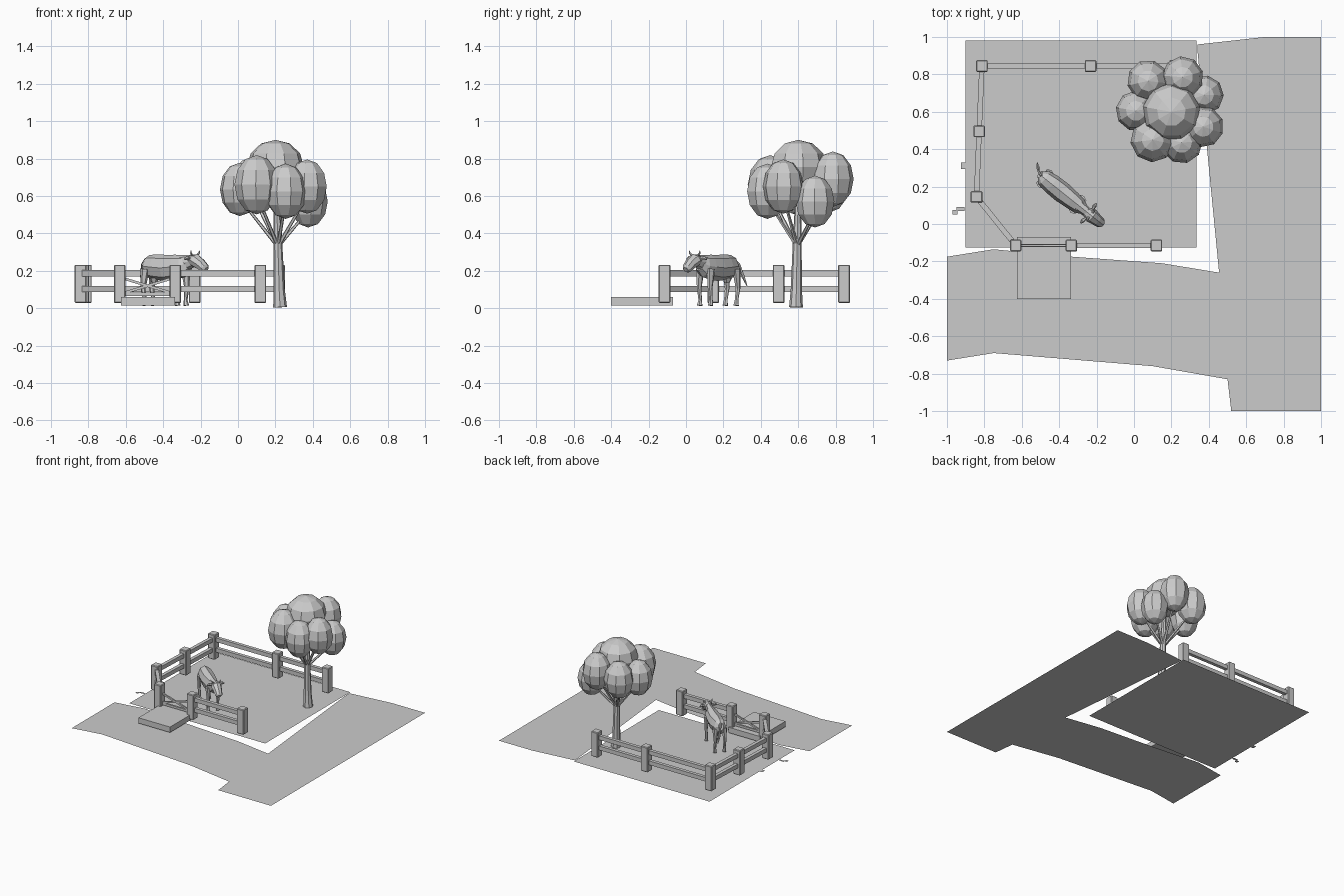
import bpy, bmesh, math
from mathutils import Vector, Matrix

cube = bpy.data.objects.get("Cube")
if cube:
    bpy.data.objects.remove(cube)

mat = bpy.data.materials.new("plain_grey")
mat.use_nodes = True
GREY = (0.6, 0.6, 0.6, 1)
mat.diffuse_color = GREY
mat.node_tree.nodes["Principled BSDF"].inputs["Base Color"].default_value = GREY


def finish(name, bm):
    mesh = bpy.data.meshes.new(name)
    bm.to_mesh(mesh)
    bm.free()
    mesh.materials.append(mat)
    obj = bpy.data.objects.new(name, mesh)
    bpy.context.collection.objects.link(obj)
    return obj


def plate(name, outline, z=0.0):
    """Flat sheet from an outline."""
    bm = bmesh.new()
    face = bm.faces.new([bm.verts.new((x, y, z)) for x, y in outline])
    face.normal_update()
    if face.normal.z < 0:
        face.normal_flip()
    bmesh.ops.triangulate(bm, faces=bm.faces[:])
    return finish(name, bm)


def rect(x0, x1, y0, y1):
    return [(x0, y0), (x1, y0), (x1, y1), (x0, y1)]


def box(name, lo, hi, bevel=0):
    bm = bmesh.new()
    lo, hi = Vector(lo), Vector(hi)
    bmesh.ops.create_cube(bm, size=1, matrix=Matrix.LocRotScale((lo + hi) / 2, None, hi - lo))
    if bevel:
        bmesh.ops.bevel(bm, geom=bm.edges[:], offset=bevel, segments=1, affect='EDGES')
    return finish(name, bm)


def beam(name, a, b, width, height):
    """Rectangular bar between two points, kept upright."""
    a, b = Vector(a), Vector(b)
    along = b - a
    rot = along.to_track_quat('X', 'Z')
    bm = bmesh.new()
    bmesh.ops.create_cube(bm, size=1, matrix=Matrix.LocRotScale((a + b) / 2, rot, (along.length, width, height)))
    return finish(name, bm)


def tube(name, stations, sides, frame=Matrix()):
    """Loft of elliptical rings: each station is (centre, side radius, up radius)."""
    bm = bmesh.new()
    rings = []
    points = [Vector(s[0]) for s in stations]
    for i, (centre, rw, rh) in enumerate(stations):
        way = (points[min(i + 1, len(points) - 1)] - points[max(i - 1, 0)]).normalized()
        side = Vector((0, 1, 0)) if abs(way.y) < 0.9 else Vector((1, 0, 0))
        side = (side - way * side.dot(way)).normalized()
        up = way.cross(side)
        rings.append([bm.verts.new(points[i] + side * rw * math.cos(t) + up * rh * math.sin(t))
                      for t in [2 * math.pi * k / sides for k in range(sides)]])
    for r, s in zip(rings, rings[1:]):
        for k in range(sides):
            n = (k + 1) % sides
            bm.faces.new((r[k], r[n], s[n], s[k]))
    bm.faces.new(rings[0][::-1])
    bm.faces.new(rings[-1])
    bmesh.ops.recalc_face_normals(bm, faces=bm.faces[:])
    bm.transform(frame)
    return finish(name, bm)


# Ground sheets
plate("path", [(1, 1), (0.7, 1), (0.34, 0.96), (0.34, 0.92), (0.455, -0.26), (0.15, -0.21),
               (-0.33, -0.175), (-0.65, -0.145), (-0.75, -0.135), (-1, -0.175), (-1, -0.73),
               (-0.75, -0.69), (0.1, -0.76), (0.5, -0.83), (0.52, -1), (1, -1)])
plate("paddock_ground", rect(-0.9, 0.335, -0.125, 0.98))
plate("edge_chip_back", rect(-0.925, -0.9, 0.295, 0.33))
plate("edge_chip_front", [(-0.97, 0.05), (-0.945, 0.05), (-0.945, 0.07), (-0.905, 0.07),
                          (-0.905, 0.09), (-0.95, 0.09), (-0.95, 0.075), (-0.97, 0.075)])
box("gate_slab", (-0.625, -0.4, 0.015), (-0.338, -0.07, 0.06))

# Fence: posts in order, with the gate between the two gate posts
posts = [(0.22, 0.845), (-0.232, 0.845), (-0.813, 0.845), (-0.828, 0.495), (-0.842, 0.145),
         (-0.632, -0.115), (-0.335, -0.115), (0.12, -0.115)]
GATE = 5
for i, (x, y) in enumerate(posts):
    box(f"fence_post_{i}", (x - 0.031, y - 0.031, 0.027), (x + 0.031, y + 0.031, 0.232), 0.005)
for i, (a, b) in enumerate(zip(posts, posts[1:])):
    if i == GATE:
        for k, (za, zb) in enumerate([(0.075, 0.165), (0.165, 0.075)]):
            beam(f"gate_brace_{k}", (*a, za), (*b, zb), 0.012, 0.014)
        beam("gate_rail", (*a, 0.075), (*b, 0.075), 0.015, 0.018)
    else:
        for z in (0.103, 0.187):
            beam(f"fence_rail_{i}", (*a, z), (*b, z), 0.028, 0.033)

# Tree: trunk, branches and rounded leaf clumps
tube("tree_trunk", [((0.225, 0.588, 0.005), 0.037, 0.037), ((0.22, 0.59, 0.1), 0.03, 0.03),
                    ((0.212, 0.595, 0.38), 0.023, 0.023), ((0.205, 0.6, 0.62), 0.014, 0.014)], 8)
clumps = [(0.20, 0.60, 0.755, 0.155), (0.075, 0.765, 0.66, 0.112), (0.26, 0.785, 0.69, 0.112),
          (0.375, 0.69, 0.57, 0.105), (0.37, 0.52, 0.65, 0.11), (0.255, 0.435, 0.625, 0.112),
          (0.1, 0.45, 0.66, 0.12), (0.01, 0.605, 0.635, 0.108)]
for i, (x, y, z, r) in enumerate(clumps):
    bm = bmesh.new()
    height = 0.145 if i == 0 else r * 1.32
    bmesh.ops.create_uvsphere(bm, u_segments=9, v_segments=6, radius=1,
                              matrix=Matrix.LocRotScale((x, y, z), Matrix.Rotation(i * 0.4, 3, 'Z').to_quaternion(),
                                                        (r, r, height)))
    finish(f"leaf_clump_{i}", bm)
    if i:
        tube(f"branch_{i}", [((0.213, 0.594, 0.33), 0.011, 0.011), ((x, y, z - 0.05), 0.007, 0.007)], 5)

# Cow, built facing +x and turned into place
cow = Matrix.Translation((-0.385, 0.17, 0)) @ Matrix.Rotation(math.radians(-38.5), 4, 'Z')
tube("cow_body", [((-0.15, 0, 0.235), 0.02, 0.03), ((-0.125, 0, 0.225), 0.045, 0.06),
                  ((-0.07, 0, 0.22), 0.054, 0.068), ((0, 0, 0.215), 0.056, 0.07),
                  ((0.07, 0, 0.22), 0.05, 0.066), ((0.12, 0, 0.225), 0.043, 0.06),
                  ((0.15, 0, 0.238), 0.028, 0.042)], 8, cow)
tube("cow_neck", [((0.1, 0, 0.235), 0.035, 0.05), ((0.185, 0, 0.252), 0.025, 0.034)], 8, cow)
tube("cow_head", [((0.165, 0, 0.262), 0.026, 0.024), ((0.2, 0, 0.255), 0.04, 0.036),
                  ((0.235, 0, 0.235), 0.033, 0.031), ((0.265, 0, 0.212), 0.028, 0.026),
                  ((0.275, 0, 0.205), 0.016, 0.016)], 8, cow)
for side, label in ((1, "left"), (-1, "right")):
    tube(f"cow_ear_{label}", [((0.185, side * 0.03, 0.265), 0.007, 0.008), ((0.182, side * 0.05, 0.268), 0.011, 0.012),
                              ((0.18, side * 0.068, 0.262), 0.004, 0.004)], 6, cow)
    tube(f"cow_horn_{label}", [((0.195, side * 0.018, 0.28), 0.007, 0.007), ((0.198, side * 0.034, 0.294), 0.005, 0.005),
                               ((0.2, side * 0.036, 0.307), 0.002, 0.002)], 6, cow)
    for x, knee, part in ((0.105, 0.008, "front"), (-0.115, -0.012, "hind")):
        y = side * 0.037
        tube(f"cow_{part}_leg_{label}", [((x, y, 0.21), 0.02, 0.028), ((x + knee, y, 0.105), 0.012, 0.014),
                                         ((x, y, 0.045), 0.01, 0.01), ((x + 0.004, y, 0.014), 0.015, 0.016)], 6, cow)
tube("cow_udder", [((-0.08, 0, 0.16), 0.028, 0.028), ((-0.08, 0, 0.135), 0.014, 0.014)], 6, cow)
tube("cow_tail", [((-0.14, 0, 0.26), 0.007, 0.007), ((-0.17, 0.01, 0.235), 0.006, 0.006),
                  ((-0.185, 0.025, 0.17), 0.009, 0.009), ((-0.2, 0.04, 0.12), 0.003, 0.003)], 6, cow)
